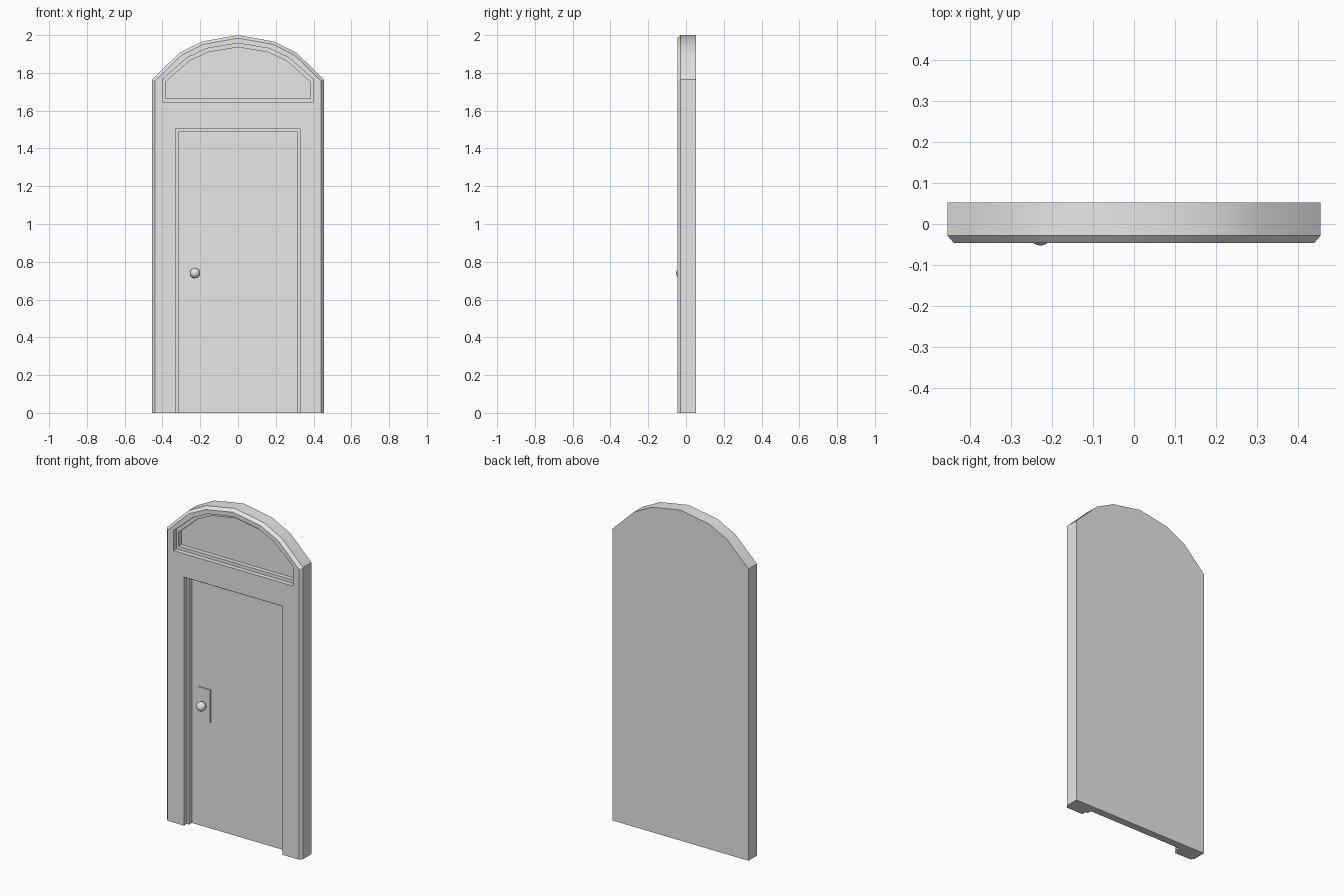
import bpy, bmesh, math

cube = bpy.data.objects.get("Cube")
if cube:
    bpy.data.objects.remove(cube, do_unlink=True)

# One plain grey for the whole door
grey = bpy.data.materials.new("plain grey")
grey.use_nodes = True
colour = (0.8, 0.8, 0.8, 1)
grey.diffuse_color = colour
grey.node_tree.nodes["Principled BSDF"].inputs["Base Color"].default_value = colour

BACK, CHAMFER, FRONT = 0.0525, -0.028, -0.046
STEP, PANEL = -0.018, 0.008          # depths of the moulding step and the panels


def arched(half, bottom, spring, apex):
    """Outline with straight sides and a segmental arch on top."""
    rise = apex - spring
    radius = (half ** 2 + rise ** 2) / (2 * rise)
    sweep = math.asin(half / radius)
    arch = [(radius * math.sin(t * sweep), apex - radius + radius * math.cos(t * sweep))
            for t in (1, 0.62, 0.37, 0, -0.37, -0.62, -1)]
    return [(-half, bottom), (half, bottom)] + arch


def rectangle(half, bottom, top):
    return [(-half, bottom), (half, bottom), (half, top), (-half, top)]


def loft(name, sections):
    """Solid through (outline, y) sections, listed front to back."""
    bm = bmesh.new()
    rings = [[bm.verts.new((x, y, z)) for x, z in outline] for outline, y in sections]
    bm.faces.new(rings[0])
    bm.faces.new(rings[-1][::-1])
    for a, b in zip(rings, rings[1:]):
        for i in range(len(a)):
            j = (i + 1) % len(a)
            bm.faces.new((a[i], b[i], b[j], a[j]))
    bmesh.ops.recalc_face_normals(bm, faces=bm.faces)
    mesh = bpy.data.meshes.new(name)
    bm.to_mesh(mesh)
    bm.free()
    mesh.materials.append(grey)
    obj = bpy.data.objects.new(name, mesh)
    bpy.context.collection.objects.link(obj)
    return obj


def activate(obj):
    bpy.ops.object.select_all(action='DESELECT')
    obj.select_set(True)
    bpy.context.view_layer.objects.active = obj


def carve(body, outline, depth):
    cutter = loft("cutter", [(outline, -0.2), (outline, depth)])
    cutter.hide_render = True
    mod = body.modifiers.new("recess", 'BOOLEAN')
    mod.operation, mod.solver, mod.object = 'DIFFERENCE', 'EXACT', cutter
    activate(body)
    bpy.ops.object.modifier_apply(modifier=mod.name)
    bpy.data.objects.remove(cutter, do_unlink=True)


# Arched slab with a chamfered front edge
outer = arched(0.455, 0, 1.765, 2.0)
inner = arched(0.44, 0, 1.757, 1.984)
frame = loft("door_frame", [(inner, FRONT), (outer, CHAMFER), (outer, BACK)])

# Stepped recesses for the fanlight and the doorway
carve(frame, arched(0.40, 1.645, 1.765, 1.957), STEP)
carve(frame, arched(0.385, 1.665, 1.75, 1.936), PANEL)
carve(frame, rectangle(0.33, -0.1, 1.504), STEP)
carve(frame, rectangle(0.315, -0.1, 1.487), PANEL)
activate(frame)
bpy.ops.object.shade_smooth_by_angle(angle=math.radians(30))

# Lock plate
KNOB_X, KNOB_Z = -0.228, 0.74
plate = [(KNOB_X + x, KNOB_Z + z) for x, z in rectangle(0.04, -0.1, 0.1)]
loft("lock_plate", [(plate, PANEL - 0.006), (plate, PANEL + 0.004)])

# Knob and its stem
bpy.ops.mesh.primitive_uv_sphere_add(segments=16, ring_count=10, radius=0.0275,
                                     location=(KNOB_X, -0.025, KNOB_Z),
                                     rotation=(math.pi / 2, 0, 0))
knob = bpy.context.object
knob.name = "door_knob"
bpy.ops.mesh.primitive_cylinder_add(vertices=12, radius=0.012, depth=0.03,
                                    location=(KNOB_X, -0.005, KNOB_Z),
                                    rotation=(math.pi / 2, 0, 0))
stem = bpy.context.object
stem.name = "knob_stem"
for part in (knob, stem):
    part.data.materials.append(grey)
    activate(part)
    bpy.ops.object.shade_smooth_by_angle(angle=math.radians(40))
